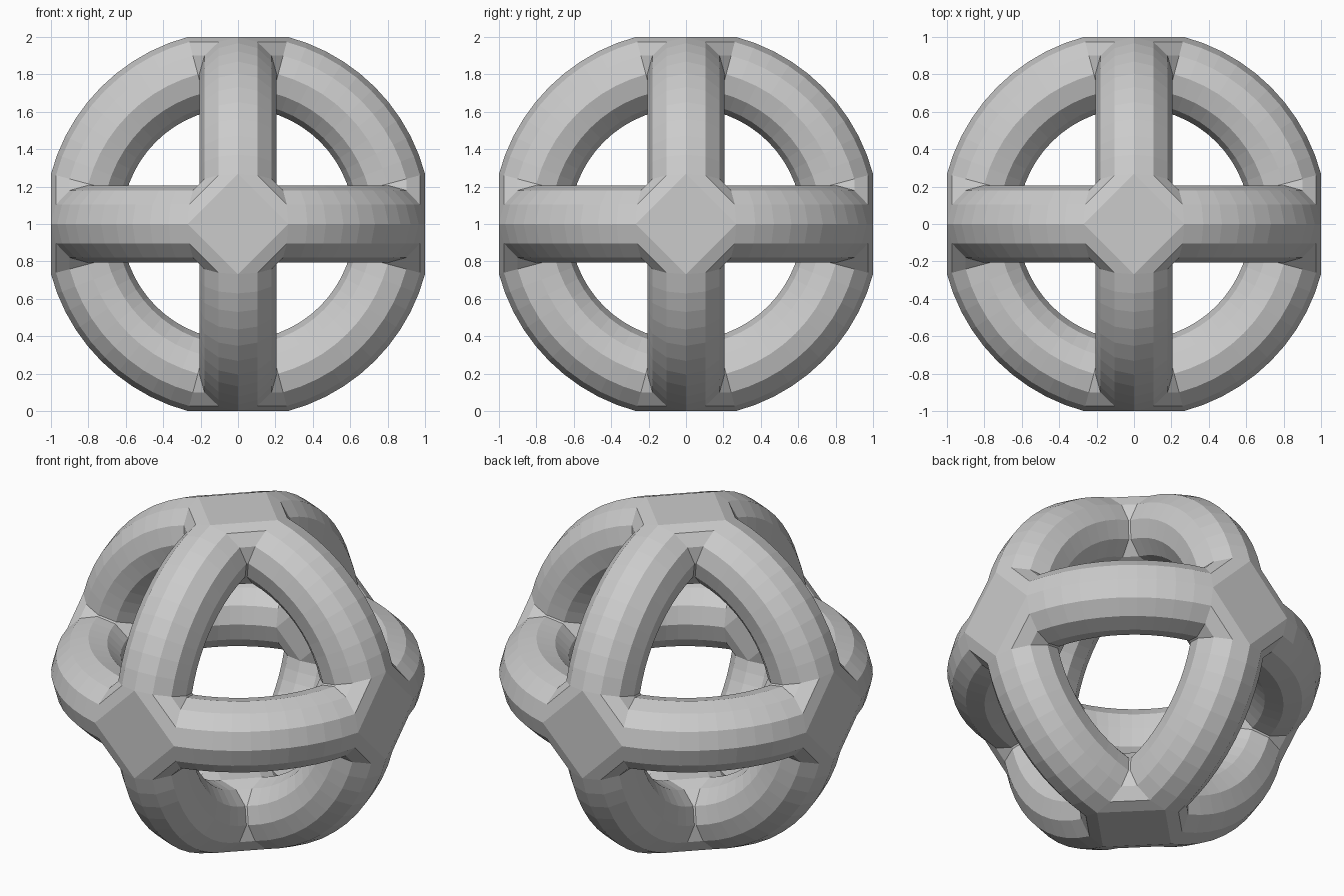
import bpy, bmesh
from math import sin, cos, pi, radians
from mathutils import Vector

if "Cube" in bpy.data.objects:
    bpy.data.objects.remove(bpy.data.objects["Cube"])

TIP = 1 / cos(radians(15))      # outer radius, so the flat caps sit at distance 1
TUBE = TIP / 5
RING = TIP - TUBE
SIDES, STEPS = 12, 10
CENTRE = Vector((0, 0, 1))
AXES = [Vector(a) for a in ((1, 0, 0), (-1, 0, 0), (0, 1, 0), (0, -1, 0), (0, 0, 1), (0, 0, -1))]


def ring_points(a, b, deg):
    """Twelve-sided tube section on the arc from axis a to axis b."""
    t = radians(deg)
    radial, side = a * cos(t) + b * sin(t), a.cross(b)
    return [CENTRE + radial * (RING + TUBE * cos(2 * pi * k / SIDES))
            + side * (TUBE * sin(2 * pi * k / SIDES)) for k in range(SIDES)]


def finish(bm, name):
    bmesh.ops.recalc_face_normals(bm, faces=bm.faces[:])
    mesh = bpy.data.meshes.new(name)
    bm.to_mesh(mesh)
    bm.free()
    obj = bpy.data.objects.new(name, mesh)
    bpy.context.collection.objects.link(obj)
    return obj


# Curved bars between each pair of neighbouring poles, and hull joints at the poles
bm = bmesh.new()
for i, a in enumerate(AXES):
    for b in AXES[i + 1:]:
        if abs(a.dot(b)) > 0.5:
            continue
        rows = [[bm.verts.new(p) for p in ring_points(a, b, 15 + 60 * s / STEPS)]
                for s in range(STEPS + 1)]
        for r0, r1 in zip(rows, rows[1:]):
            for k in range(SIDES):
                n = (k + 1) % SIDES
                bm.faces.new((r0[k], r0[n], r1[n], r1[k]))

for a in AXES:
    joint = bmesh.new()
    owner = {}
    for b in AXES:
        if abs(a.dot(b)) < 0.5:
            for p in ring_points(a, b, 15):
                owner[joint.verts.new(p)] = tuple(b)
    bmesh.ops.convex_hull(joint, input=joint.verts[:])
    # open the joint where the bars enter
    for f in joint.faces:
        if len({owner[v] for v in f.verts}) > 1:
            bm.faces.new([bm.verts.new(v.co) for v in f.verts])
    joint.free()

bmesh.ops.remove_doubles(bm, verts=bm.verts[:], dist=0.0005)
# merge flat triangles back into plates
bmesh.ops.dissolve_limit(bm, angle_limit=radians(0.5), verts=bm.verts[:], edges=bm.edges[:])
finish(bm, "ring_cage")
